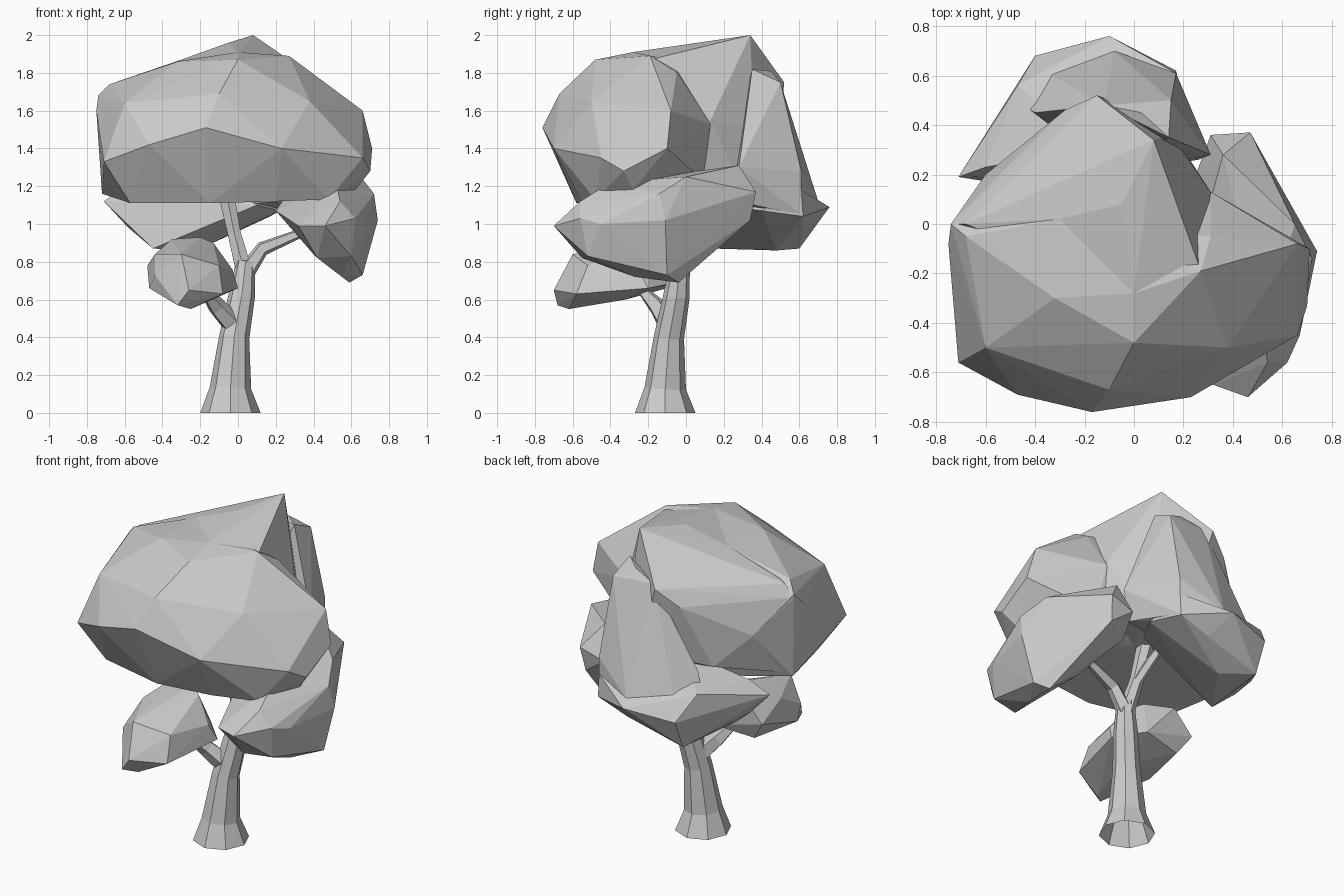
import bpy
import bmesh
from mathutils import Vector

CENTIMETRE = 0.01

default_cube = bpy.data.objects.get("Cube")
if default_cube:
    bpy.data.objects.remove(default_cube, do_unlink=True)

# One plain grey for the whole tree
grey = bpy.data.materials.new("light_grey")
grey.use_nodes = True
grey_colour = (0.6, 0.6, 0.6, 1.0)
grey.diffuse_color = grey_colour
grey.node_tree.nodes["Principled BSDF"].inputs["Base Color"].default_value = grey_colour


def finish_object(name, mesh_builder):
    """Turn a bmesh into a flat shaded object in the scene."""
    bmesh.ops.recalc_face_normals(mesh_builder, faces=mesh_builder.faces)
    mesh = bpy.data.meshes.new(name)
    mesh_builder.to_mesh(mesh)
    mesh_builder.free()
    mesh.materials.append(grey)
    tree_part = bpy.data.objects.new(name, mesh)
    bpy.context.collection.objects.link(tree_part)
    return tree_part


def foliage(name, corners):
    """Faceted leaf mass wrapped around a few corner points."""
    builder = bmesh.new()
    for corner in corners:
        builder.verts.new(Vector(corner) * CENTIMETRE)
    bmesh.ops.convex_hull(builder, input=builder.verts)
    unused = [vert for vert in builder.verts if not vert.link_faces]
    bmesh.ops.delete(builder, geom=unused, context='VERTS')
    return finish_object(name, builder)


def limb(name, path, sides):
    """Tapered faceted tube, open at its foot; path entries are a centre and a radius."""
    builder = bmesh.new()
    centres = [Vector(entry[:3]) * CENTIMETRE for entry in path]
    rings = []
    for index, centre in enumerate(centres):
        before = centres[max(index - 1, 0)]
        after = centres[min(index + 1, len(centres) - 1)]
        turn = Vector((0, 0, 1)).rotation_difference(after - before)
        if centre.z == 0:
            turn.identity()
        circle = bmesh.ops.create_circle(
            builder, segments=sides, radius=path[index][3] * CENTIMETRE)
        for vert in circle["verts"]:
            vert.co = centre + turn @ vert.co
        rings.append(circle["verts"])
    for lower, upper in zip(rings, rings[1:]):
        for side in range(sides):
            following = (side + 1) % sides
            builder.faces.new((lower[side], lower[following],
                               upper[following], upper[side]))
    builder.faces.new(rings[-1])
    return finish_object(name, builder)


# Trunk with flared foot
limb("trunk", [(-4, -11, 0, 16), (-4, -11, 13, 11), (-2, -9, 40, 8),
               (2, -5, 62, 7), (4, -3, 80, 5)], sides=8)

# Branches reaching into the leaf masses
limb("upright_branch", [(4, -3, 72, 5), (-2, 0, 95, 4), (-7, 2, 120, 5)], sides=6)
limb("left_branch", [(4, -3, 74, 5), (13, -3, 87, 4), (40, 0, 98, 2)], sides=5)
limb("low_branch", [(-2, -9, 46, 6), (-11, -15, 56, 5), (-20, -26, 68, 2)], sides=5)
limb("rear_branch", [(-1, 0, 92, 3), (-4, 10, 104, 3), (-8, 22, 118, 2)], sides=5)

# Wide front of the main canopy
foliage("main_canopy", [
    (-74, 0, 168), (-75, -8, 160), (-68, -5, 174), (-71, -56, 133),
    (-72, -2, 116), (-57, -48, 111), (-47, -69, 142), (-17, -76, 151),
    (23, -70, 140), (-15, -58, 111), (20, -55, 112), (48, -48, 113),
    (66, -45, 135), (70, -33, 128), (71, -10, 140), (66, -8, 160),
    (62, -28, 118), (-60, -50, 164), (-10, -67, 169), (38, -50, 165),
    (27, -19, 189), (31, -5, 180), (0, -28, 191), (0, -48, 187),
    (-32, -30, 186), (-30, 2, 187), (-60, 20, 146), (31, 13, 153),
    (35, 8, 124), (-40, 25, 118), (0, 0, 117)])

# Peaked rear half of the main canopy
foliage("peaked_canopy", [
    (8, 34, 200), (-5, 8, 196), (0, -28, 191), (-30, 2, 187),
    (27, -19, 187), (31, 13, 155), (15, 36, 150), (-3, 48, 132),
    (-15, 52, 175), (-28, 46, 165), (-60, 20, 146), (-42, 33, 127),
    (30, 10, 125), (20, 30, 118), (-72, -2, 118), (0, 0, 117),
    (-74, 0, 166), (-68, 0, 173)])

# Tall leaf mass at the back, sloping out into the lobe below
foliage("rear_canopy", [
    (14, 35, 182), (3, 45, 181), (-12, 48, 176), (15, 50, 175),
    (17, 61, 128), (31, 28, 130), (-8, 61, 138), (-40, 45, 128),
    (17, 61, 105), (-8, 70, 112), (-36, 62, 110), (-45, 48, 114),
    (20, 42, 108), (-10, 20, 110), (26, 26, 112)])

# Drooping lobe under the back
foliage("rear_lobe", [
    (-10, 76, 109), (-40, 68, 105), (-40, 60, 87), (-22, 48, 86),
    (-3, 62, 97), (17, 62, 104), (17, 61, 118), (22, 40, 107),
    (-47, 56, 120), (-71, 19, 112), (-58, 20, 98), (-45, 15, 87),
    (-10, 22, 103), (-60, 23, 120), (10, 20, 110), (-20, 30, 130)])

# Hanging leaf mass on the left side
foliage("left_lobe", [
    (46, -70, 99), (32, -65, 99), (20, -30, 107), (42, -55, 82),
    (55, -27, 72), (59, -4, 69), (66, -10, 73), (60, -52, 83),
    (62, -56, 103), (54, -56, 112), (52, -40, 122), (74, -11, 102),
    (72, -14, 116), (65, 0, 125), (47, 37, 117), (31, 36, 112),
    (36, 28, 131), (45, 34, 102), (25, 20, 103), (28, 0, 100),
    (40, -3, 84), (67, -45, 100)])

# Small low leaf mass at the front
foliage("low_lobe", [
    (-48, -6, 78), (-35, -6, 92), (-20, -15, 93), (-13, -20, 90),
    (-30, -60, 84), (-44, -50, 73), (-44, -30, 84), (-10, -52, 78),
    (-3, -25, 76), (0, -20, 66), (-8, -58, 63), (-26, -70, 65),
    (-32, -68, 57), (-25, -62, 55), (-47, -42, 66), (-40, -10, 66),
    (-15, -6, 69), (-18, -32, 60)])
